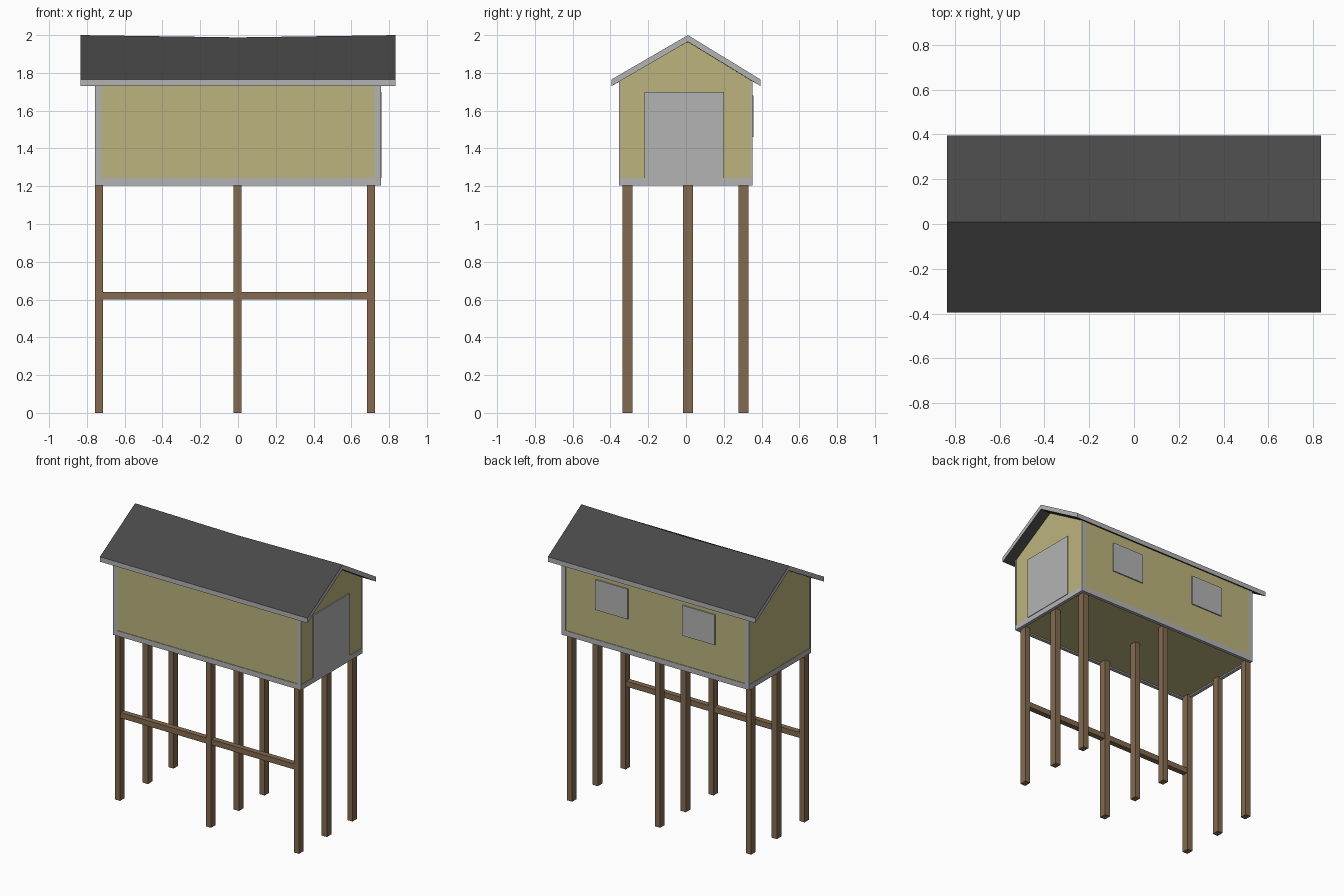
import bpy, bmesh

cube = bpy.data.objects.get("Cube")
if cube:
    bpy.data.objects.remove(cube, do_unlink=True)


def material(name, colour):
    m = bpy.data.materials.new(name)
    m.use_nodes = True
    m.diffuse_color = (*colour, 1)
    m.node_tree.nodes["Principled BSDF"].inputs["Base Color"].default_value = (*colour, 1)
    return m


YELLOW = material("pale yellow siding", (0.50, 0.455, 0.205))
GREY = material("grey trim", (0.45, 0.455, 0.45))
BROWN = material("brown timber", (0.23, 0.145, 0.08))
DARK = material("dark roofing", (0.065, 0.065, 0.065))


def finish(name, bm, *mats):
    bmesh.ops.recalc_face_normals(bm, faces=bm.faces)
    mesh = bpy.data.meshes.new(name)
    bm.to_mesh(mesh)
    bm.free()
    for m in mats:
        mesh.materials.append(m)
    ob = bpy.data.objects.new(name, mesh)
    bpy.context.collection.objects.link(ob)
    return ob


def box(name, xs, ys, zs, mat):
    bm = bmesh.new()
    bmesh.ops.create_cube(bm, size=1)
    for v in bm.verts:
        v.co = [r[0] if c < 0 else r[1] for c, r in zip(v.co, (xs, ys, zs))]
    return finish(name, bm, mat)


def loft(name, sections, *mats):
    """Join (x, [(y, z), ...]) cross-sections into a closed solid."""
    bm = bmesh.new()
    rings = [[bm.verts.new((x, y, z)) for y, z in pts] for x, pts in sections]
    for a, b in zip(rings, rings[1:]):
        for i in range(len(a)):
            j = (i + 1) % len(a)
            bm.faces.new((a[i], a[j], b[j], b[i]))
    bm.faces.new(rings[0])
    bm.faces.new(rings[-1])
    return finish(name, bm, *mats)


# Gabled house body
X, Y0, Y1, BASE = 0.752, -0.352, 0.349, 1.205
gable = [(Y0, BASE + 0.01), (Y1, BASE + 0.01), (Y1, 1.76), (0.01, 1.97), (Y0, 1.76)]
loft("house_body", [(-X, gable), (X, gable)], YELLOW)

# Roof slab with a slightly sagging ridge
def roof_section(sag):
    return [(-0.395, 1.73), (0.01, 1.965 - sag), (0.395, 1.73),
            (0.395, 1.765), (0.01, 2 - sag), (-0.395, 1.765)]


roof = loft("roof", [(x, roof_section(s)) for x, s in ((-0.835, 0), (0, 0.012), (0.835, 0))],
            DARK, GREY)
for f in roof.data.polygons:
    f.material_index = 1 if abs(f.normal.z) < 0.3 else 0

# Base trim around the floor and corner boards on the long walls
T = 0.004
for side, y, s in (("front", Y0, -1), ("back", Y1, 1)):
    ys = sorted((y + s * T, y - s * 0.02))
    box(side + "_base_trim", (-X - T, X + T), ys, (BASE, 1.243), GREY)
    for end, e in (("left", 1), ("right", -1)):
        xs = sorted((e * (X + T), e * 0.722))
        box(f"{side}_{end}_corner_board", xs, sorted((y + s * T, y - s * T)), (1.24, 1.758), GREY)
for end, e in (("left", 1), ("right", -1)):
    box(end + "_base_trim", sorted((e * (X + T), e * (X - 0.02))), (Y0, Y1), (BASE, 1.243), GREY)

# Door on the left end, windows on the back wall
box("door", (X - 0.001, X + 0.008), (-0.22, 0.20), (1.243, 1.698), GREY)
for name, x in (("left_window", 0.35), ("right_window", -0.35)):
    box(name, (x - 0.13, x + 0.13), (Y1 - 0.001, Y1 + 0.0085), (1.46, 1.68), GREY)

# Stilts in a three by three grid
for row, y in (("front", -0.31), ("middle", 0.01), ("back", 0.305)):
    for col, x in (("right", -0.735), ("centre", -0.003), ("left", 0.705)):
        box(f"{row}_{col}_post", (x - 0.021, x + 0.021), (y - 0.026, y + 0.026), (0, 1.215), BROWN)

# Cross beam along the front posts
box("front_cross_beam", (-0.735, 0.705), (-0.33, -0.29), (0.60, 0.64), BROWN)
